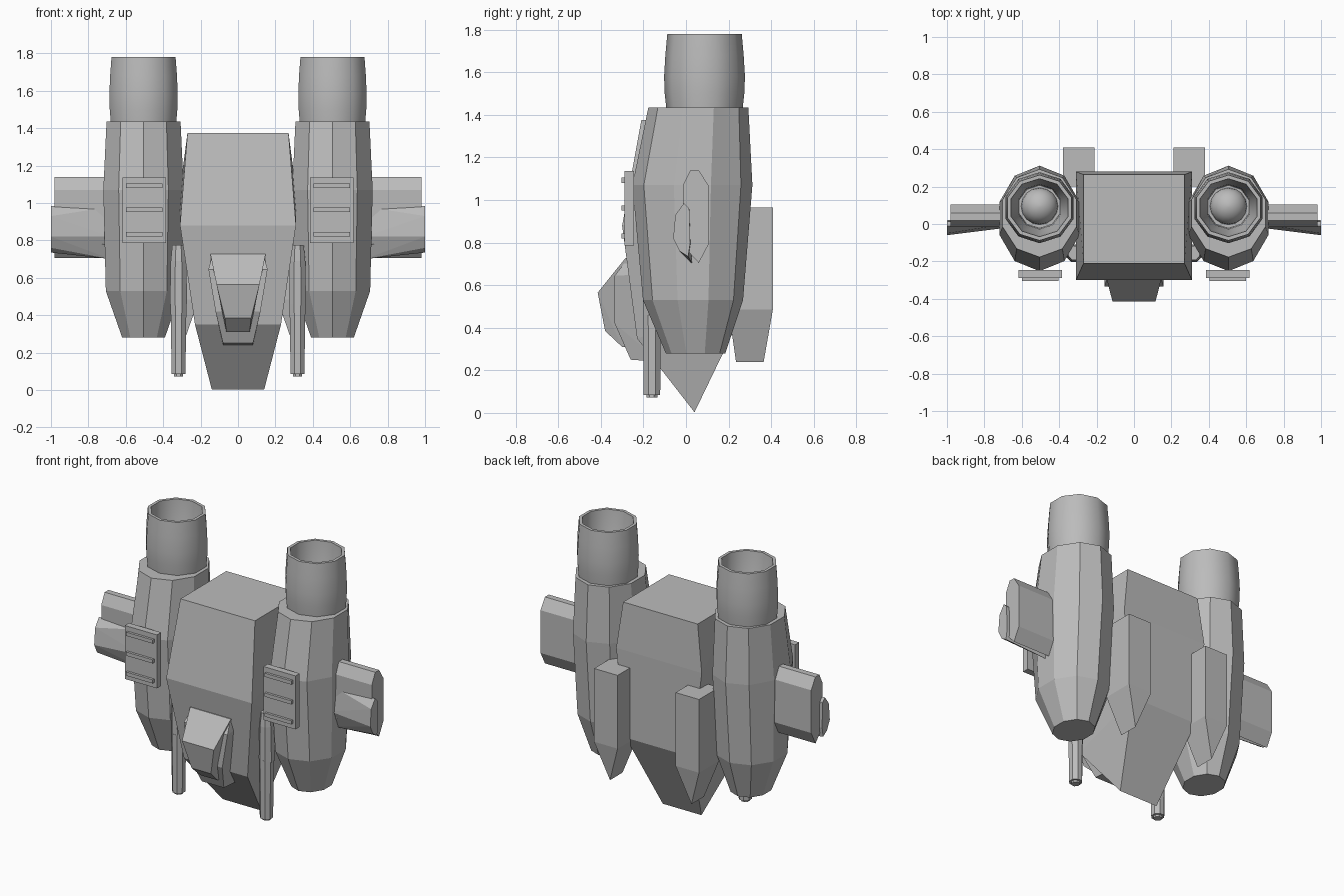
import bpy, bmesh, math

if "Cube" in bpy.data.objects:
    bpy.data.objects.remove(bpy.data.objects["Cube"])

grey = bpy.data.materials.new("hull grey")
grey.diffuse_color = (0.5, 0.5, 0.5, 1)
grey.use_nodes = True
grey.node_tree.nodes["Principled BSDF"].inputs["Base Color"].default_value = grey.diffuse_color


def finish(name, bm, smooth=None):
    bmesh.ops.recalc_face_normals(bm, faces=bm.faces)
    mesh = bpy.data.meshes.new(name)
    bm.to_mesh(mesh)
    bm.free()
    mesh.materials.append(grey)
    ob = bpy.data.objects.new(name, mesh)
    bpy.context.collection.objects.link(ob)
    if smooth:
        bpy.ops.object.select_all(action='DESELECT')
        ob.select_set(True)
        bpy.context.view_layer.objects.active = ob
        bpy.ops.object.shade_smooth_by_angle(angle=math.radians(smooth))
    return ob


def hull(name, pts):
    """Faceted convex solid around the given corners."""
    bm = bmesh.new()
    for p in pts:
        bm.verts.new(p)
    res = bmesh.ops.convex_hull(bm, input=bm.verts)
    loose = [v for v in bm.verts if not v.link_faces]
    bmesh.ops.delete(bm, geom=loose, context='VERTS')
    bmesh.ops.dissolve_limit(bm, angle_limit=math.radians(1), verts=bm.verts, edges=bm.edges)
    return finish(name, bm)


def both(pts):
    return [(s * x, y, z) for s in (-1, 1) for x, y, z in pts]


def box(name, x0, x1, y0, y1, z0, z1):
    return hull(name, [(x, y, z) for x in (x0, x1) for y in (y0, y1) for z in (z0, z1)])


def loft(name, cx, sections, n, smooth=None, turn=0.0):
    """Stacked rings; each section is (centre y, z, radius x, radius y)."""
    bm = bmesh.new()
    rings = []
    for cy, z, rx, ry in sections:
        ring = []
        for i in range(n):
            a = 2 * math.pi * i / n + turn
            ring.append(bm.verts.new((cx + rx * math.sin(a), cy - ry * math.cos(a), z)))
        rings.append(ring)
    for a, b in zip(rings, rings[1:]):
        for i in range(n):
            j = (i + 1) % n
            bm.faces.new((a[i], a[j], b[j], b[i]))
    bm.faces.new(rings[0])
    bm.faces.new(rings[-1])
    return finish(name, bm, smooth)


# Central fuselage with wedge-shaped lower edge
hull("fuselage", both([(.27, -.21, 1.375), (.27, .265, 1.375), (.31, -.3, .88), (.31, .28, 1.07),
                       (.23, -.23, .35), (.24, .28, .5), (.14, .04, .003)]))

# Canopy frame and raised window block
hull("canopy_frame", both([(.14, -.28, .715), (.158, -.335, .645), (.12, -.335, .42), (.08, -.26, .25),
                           (.08, -.12, .24), (.155, -.2, .65), (.14, -.2, .715)]))
hull("canopy_window", both([(.148, -.285, .727), (.148, -.24, .727), (.115, -.415, .565), (.07, -.38, .385),
                            (.062, -.3, .31), (.062, -.2, .31), (.115, -.2, .565)]))

# Wing profiles as (y, z)
wing_profile = [(.02, 1.14), (.06, 1.14), (.105, 1.07), (.105, .79), (.06, .705), (-.01, .78), (-.015, 1.07)]
blade_tip = [(-.01, .985), (-.05, .93), (-.06, .82), (-.03, .76), (.01, .735), (.02, .80), (.015, .96)]
blade_root = [(.0, .98), (-.02, .82), (.03, .70)]

for s, side in ((-1, "left"), (1, "right")):
    cx = s * .505

    # Ten-sided engine pod
    loft(side + "_engine_pod", cx, [(.045, .28, .12, .14), (.033, .53, .212, .235), (.03, 1.07, .226, .282),
                                    (.058, 1.435, .208, .235)], 10)

    # Hollow exhaust nozzle with a rounded core
    loft(side + "_nozzle", cx, [(.087, 1.42, .183, .178), (.087, 1.5, .19, .187), (.087, 1.58, .192, .19),
                                (.087, 1.68, .188, .184), (.087, 1.78, .18, .175), (.087, 1.78, .16, .155),
                                (.09, 1.66, .15, .145), (.092, 1.54, .12, .12), (.092, 1.47, .115, .115)], 10, 50)
    core = [(.095, 1.46 + .1 * math.sin(t * math.pi / 10), .1 * math.cos(t * math.pi / 10),
             .1 * math.cos(t * math.pi / 10)) for t in (0, 1, 2, 3, 4, 4.8)]
    loft(side + "_nozzle_core", cx, core, 16, 50)

    # Stub wing and flared blade
    hull(side + "_wing", [(s * x, y, z) for x in (.55, .98) for y, z in wing_profile])
    hull(side + "_wing_blade", [(s * 1.0, y, z) for y, z in blade_tip] + [(s * .68, y, z) for y, z in blade_root])

    # Front access panel with three ribs
    px = s * .502
    box(side + "_panel", px - .116, px + .116, -.288, -.245, .787, 1.137)
    for z in (.832, .963, 1.093):
        box(side + "_panel_rib", px - .097, px + .097, -.304, -.27, z - .012, z + .012)

    # Cannon: housing, barrel and muzzle
    gx = s * .318
    loft(side + "_cannon_housing", gx, [(-.155, .46, .05, .05), (-.155, .69, .045, .05), (-.155, .775, .036, .04)],
         8, turn=math.pi / 8)
    loft(side + "_cannon_barrel", gx, [(-.16, .085, .04, .042), (-.16, .47, .046, .046)], 8, turn=math.pi / 8)
    loft(side + "_cannon_muzzle", gx, [(-.16, .072, .027, .027), (-.16, .1, .027, .027)], 8, turn=math.pi / 8)

    # Rear fin tapering to a keel
    hull(side + "_rear_fin", [(s * x, y, z) for x in (.21, .38) for y in (.2, .408) for z in (.485, .965)]
         + [(s * .295, .235, .24), (s * .295, .365, .24)])
